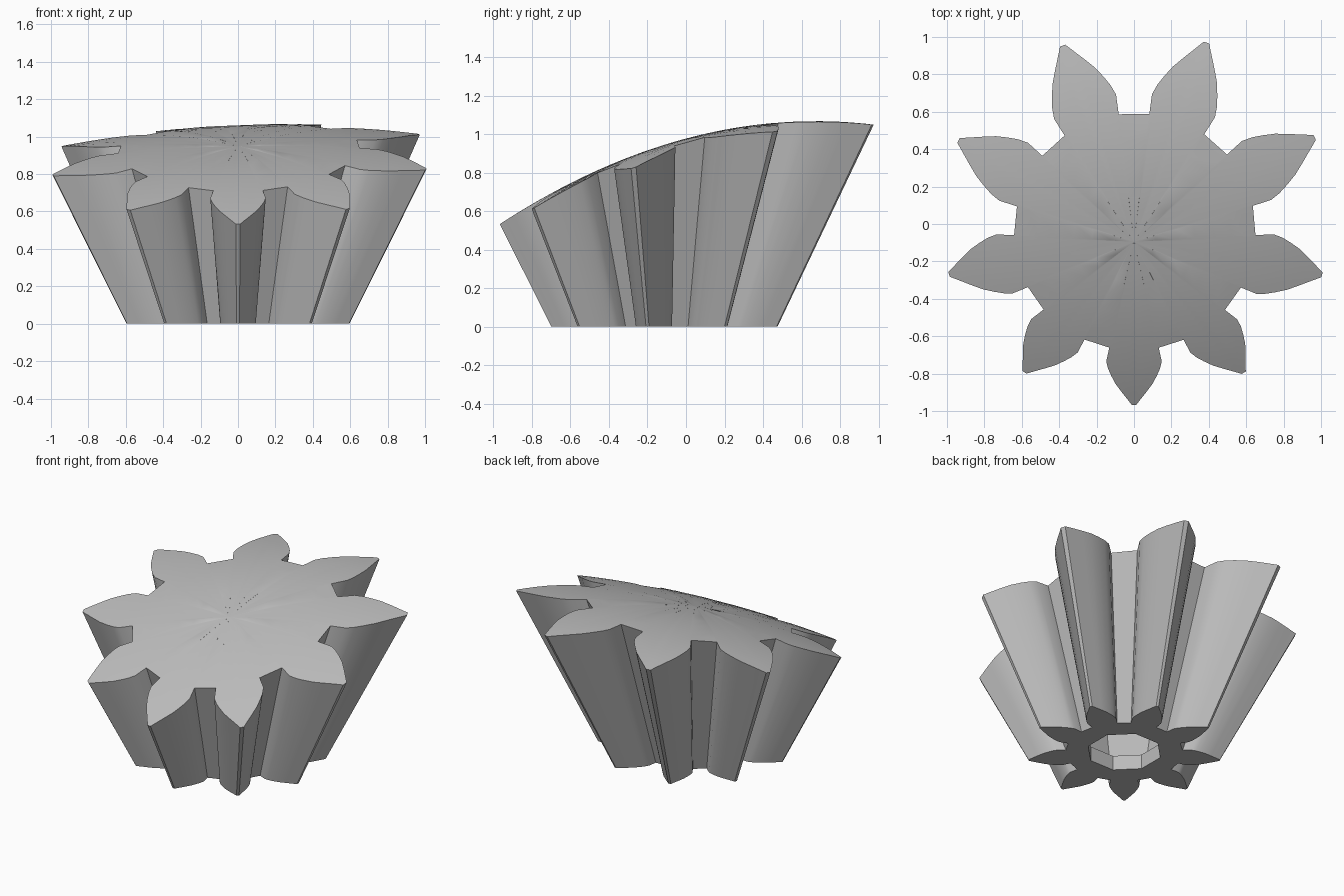
import bpy
import bmesh
from math import cos, sin, radians

cube = bpy.data.objects.get("Cube")
if cube:
    bpy.data.objects.remove(cube)

TEETH = 9
CENTRE_Y = -0.095
FLARE = 0.835          # growth of the outline per unit of height

# Half a tooth at the foot: distance along its axis, half width
FLANK = [(0.355, 0.083), (0.41, 0.095), (0.44, 0.09), (0.47, 0.08),
         (0.505, 0.066), (0.54, 0.046), (0.575, 0.025), (0.604, 0.008)]


def top_height(x, y):
    """Domed, tilted top surface."""
    return 0.975 + 0.264 * y - 0.2 * y * y - 0.08 * x * x + 0.024 * x * (1 + y)


def project(x, y):
    """Follow the flared side from the foot up to the top surface."""
    z = 0.9
    for _ in range(40):
        s = 1 + FLARE * z
        z = top_height(x * s, y * s + CENTRE_Y)
    s = 1 + FLARE * z
    return x * s, y * s + CENTRE_Y, z


def outline():
    tooth = [(u, -v) for u, v in FLANK] + [(u, v) for u, v in reversed(FLANK)]
    points = []
    for i in range(TEETH):
        a = radians(-90 + i * 360 / TEETH)
        points += [(u * cos(a) - v * sin(a), u * sin(a) + v * cos(a)) for u, v in tooth]
    return points


def bridge(bm, lower, upper):
    n = len(lower)
    for i in range(n):
        j = (i + 1) % n
        bm.faces.new((lower[i], lower[j], upper[j], upper[i]))


def finish(bm, name):
    bmesh.ops.recalc_face_normals(bm, faces=bm.faces)
    mesh = bpy.data.meshes.new(name)
    bm.to_mesh(mesh)
    bm.free()
    obj = bpy.data.objects.new(name, mesh)
    bpy.context.collection.objects.link(obj)
    return obj


grey = bpy.data.materials.new("plain grey")
grey.use_nodes = True
colour = (0.5, 0.5, 0.5, 1)
grey.diffuse_color = colour
grey.node_tree.nodes["Principled BSDF"].inputs["Base Color"].default_value = colour

# Flared toothed body with a domed top
bm = bmesh.new()
foot = outline()
ring = [bm.verts.new((x, y + CENTRE_Y, 0)) for x, y in foot]
bm.faces.new(ring)
for t in (1, 0.9, 0.8, 0.65, 0.5, 0.35, 0.18):
    upper = [bm.verts.new(project(x * t, y * t)) for x, y in foot]
    bridge(bm, ring, upper)
    ring = upper
tip = bm.verts.new(project(0, 0))
for i, v in enumerate(ring):
    bm.faces.new((v, ring[(i + 1) % len(ring)], tip))
body = finish(bm, "toothed_body")
body.data.materials.append(grey)

# Octagonal hole in the foot opening into a hollow
bm = bmesh.new()
ring = None
for radius, z in ((0.235, -0.1), (0.235, 0.1), (0.3, 0.1), (0.42, 0.6)):
    angles = [radians(22.5 + 45 * k) for k in range(8)]
    upper = [bm.verts.new((radius * cos(a), radius * sin(a) + CENTRE_Y, z)) for a in angles]
    if ring:
        bridge(bm, ring, upper)
    else:
        bm.faces.new(upper)
    ring = upper
bm.faces.new(ring)
cutter = finish(bm, "hollow_cutter")
cutter.data.materials.append(grey)
cutter.hide_render = True

bpy.ops.object.select_all(action='DESELECT')
body.select_set(True)
bpy.context.view_layer.objects.active = body
cut = body.modifiers.new("hollow", 'BOOLEAN')
cut.operation = 'DIFFERENCE'
cut.solver = 'EXACT'
cut.object = cutter
bpy.ops.object.modifier_apply(modifier=cut.name)
bpy.data.objects.remove(cutter)
bpy.ops.object.shade_smooth_by_angle(angle=radians(25))
